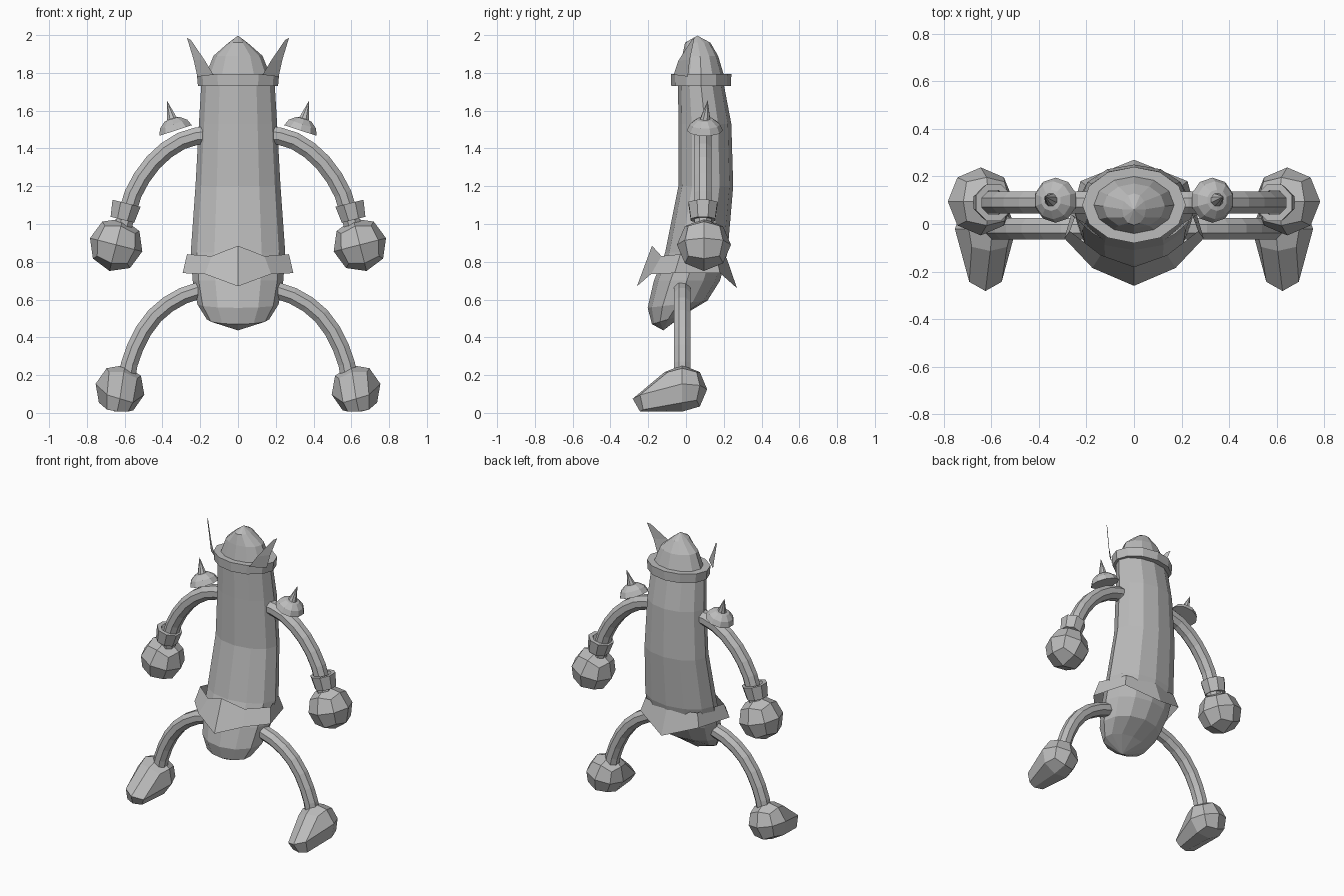
import bpy, bmesh, math
from mathutils import Vector, Matrix

cube = bpy.data.objects.get("Cube")
if cube:
    bpy.data.objects.remove(cube, do_unlink=True)

GREY = (0.5, 0.5, 0.5, 1.0)
grey = bpy.data.materials.new("plain_grey")
grey.use_nodes = True
grey.diffuse_color = GREY
grey.node_tree.nodes["Principled BSDF"].inputs["Base Color"].default_value = GREY


def finish(name, bm):
    bmesh.ops.recalc_face_normals(bm, faces=bm.faces)
    mesh = bpy.data.meshes.new(name)
    bm.to_mesh(mesh)
    bm.free()
    mesh.materials.append(grey)
    obj = bpy.data.objects.new(name, mesh)
    bpy.context.collection.objects.link(obj)
    return obj


def loft(name, rings, closed=True, caps=True):
    """Skin a list of point rings; a one-point ring closes to a tip."""
    bm = bmesh.new()
    rows = [[bm.verts.new(p) for p in ring] for ring in rings]
    for a, b in zip(rows, rows[1:]):
        n = max(len(a), len(b))
        for i in range(n if closed else n - 1):
            j = (i + 1) % n
            if len(a) == 1:
                bm.faces.new((a[0], b[j], b[i]))
            elif len(b) == 1:
                bm.faces.new((a[i], a[j], b[0]))
            else:
                bm.faces.new((a[i], a[j], b[j], b[i]))
    if caps:
        for row in (rows[0], rows[-1]):
            if len(row) > 2:
                bm.faces.new(row)
    return finish(name, bm)


def oval(y, z, rx, ry, tilt=0.0, n=12):
    """Horizontal ring with a vertex at the front; tilt raises the back."""
    if rx == 0:
        return [Vector((0, y, z))]
    ring = []
    for i in range(n):
        a = math.tau * i / n
        dy = -ry * math.cos(a)
        ring.append(Vector((rx * math.sin(a), y + dy, z + tilt * dy)))
    return ring


def disc(center, axis, r, n):
    """Ring across an axis lying in the xz plane."""
    t = axis.normalized()
    u, v = Vector((-t.z, 0, t.x)), Vector((0, 1, 0))
    angles = [math.tau * (i + 0.5) / n for i in range(n)]
    return [center + r * (u * math.cos(a) + v * math.sin(a)) for a in angles]


def tube(name, path, y, r, side):
    pts = [Vector((side * x, y, z)) for x, z in path]
    rings = []
    for i, p in enumerate(pts):
        axis = pts[min(i + 1, len(pts) - 1)] - pts[max(i - 1, 0)]
        rings.append(disc(p, axis, r, 8))
    return loft(name, rings)


def ball(r, turn):
    """Rounded cube of 24 quads."""
    bm = bmesh.new()
    bmesh.ops.create_cube(bm, size=2)
    bmesh.ops.subdivide_edges(bm, edges=bm.edges[:], cuts=1, use_grid_fill=True)
    rot = Matrix.Rotation(turn, 3, 'Y')
    for v in bm.verts:
        v.co = rot @ (v.co.normalized() * r)
    return bm


# Body: long bent trunk with domed head and tilted lower end
loft("body", [
    oval(0.06, 1.997, 0, 0),
    oval(0.062, 1.96, 0.05, 0.067),
    oval(0.075, 1.89, 0.13, 0.095),
    oval(0.08, 1.79, 0.17, 0.12),
    oval(0.08, 1.73, 0.195, 0.122),
    oval(0.10, 1.53, 0.207, 0.14),
    oval(0.105, 1.20, 0.225, 0.145),
    oval(0.055, 0.85, 0.25, 0.165),
    oval(0.005, 0.70, 0.24, 0.175),
    oval(-0.045, 0.575, 0.215, 0.158, 0.12),
    oval(-0.095, 0.495, 0.165, 0.085, 0.3),
    oval(-0.12, 0.437, 0, 0),
])

# Helmet band
loft("helmet_band", [
    oval(0.08, 1.73, 0.19, 0.12),
    oval(0.08, 1.73, 0.212, 0.158),
    oval(0.08, 1.793, 0.218, 0.16),
    oval(0.08, 1.793, 0.165, 0.12),
], caps=False)


# Loincloth: flared skirt with pointed front and back
def mirrored(half):
    return half + [(-x, y, z) for x, y, z in reversed(half[1:-1])]


loft("loincloth", [
    mirrored([(0, -.18, .885), (.14, -.13, .83), (.27, -.03, .84),
              (.2, .16, .83), (0, .215, .82)]),
    mirrored([(0, -.26, .67), (.175, -.185, .735), (.293, -.06, .74),
              (.225, .18, .74), (0, .27, .66)]),
], caps=False)

ARM = [(.12, 1.475), (.22, 1.465), (.3, 1.44), (.38, 1.39), (.45, 1.325),
       (.51, 1.245), (.555, 1.16), (.59, 1.05), (.61, .98)]
LEG = [(.1, .665), (.2, .65), (.29, .62), (.37, .575), (.44, .515),
       (.5, .435), (.545, .345), (.575, .26), (.59, .18)]

for side, word in ((1, "left"), (-1, "right")):
    # Limbs
    tube(word + "_arm", ARM, 0.09, 0.05, side)
    tube(word + "_leg", LEG, -0.02, 0.048, side)

    # Wrist cuff
    axis = Vector((side * 0.25, 0, -1)).normalized()
    top = Vector((side * 0.59, 0.09, 1.11))
    low = top + axis * 0.09
    loft(word + "_cuff", [disc(top, axis, 0.055, 8), disc(top, axis, 0.083, 8),
                          disc(low, axis, 0.07, 8), disc(low, axis, 0.05, 8)], caps=False)

    # Hand
    hand = ball(0.143, side * -0.25)
    bmesh.ops.translate(hand, verts=hand.verts, vec=(side * 0.645, 0.095, 0.89))
    finish(word + "_hand", hand)

    # Foot: ball with the lower front drawn out into a toe and a flat sole
    foot = ball(0.132, side * -0.22)
    for v in foot.verts:
        if v.co.y < -0.05 and v.co.z < 0.04:
            v.co.y -= 0.13
            v.co.z -= 0.05
            v.co.x *= 0.75
        v.co.z = max(v.co.z, -0.118)
        v.co += Vector((side * 0.625, -0.02, 0.125))
    finish(word + "_foot", foot)

    # Shoulder pad and its spike
    up = Vector((side * 0.31, 0, 0.95)).normalized()
    base = Vector((side * 0.33, 0.1, 1.495))
    dome = [disc(base + up * h, up, r, 10)
            for h, r in ((0, .095), (.035, .08), (.062, .045))]
    loft(word + "_shoulder_pad", dome + [[base + up * 0.07]])
    tip = Vector((side * 0.377, 0.115, 1.655))
    loft(word + "_shoulder_spike", [disc(base + up * 0.055, up, 0.031, 8), [tip]])

    # Flat bent horn
    rows = [[(.13, -.065, 1.79), (.215, .01, 1.78)],
            [(.175, -.04, 1.865), (.235, .02, 1.87)],
            [(.25, .03, 1.975), (.27, .045, 1.985)]]
    loft(word + "_horn", [[(side * x, y, z) for x, y, z in row] for row in rows],
         closed=False, caps=False)
